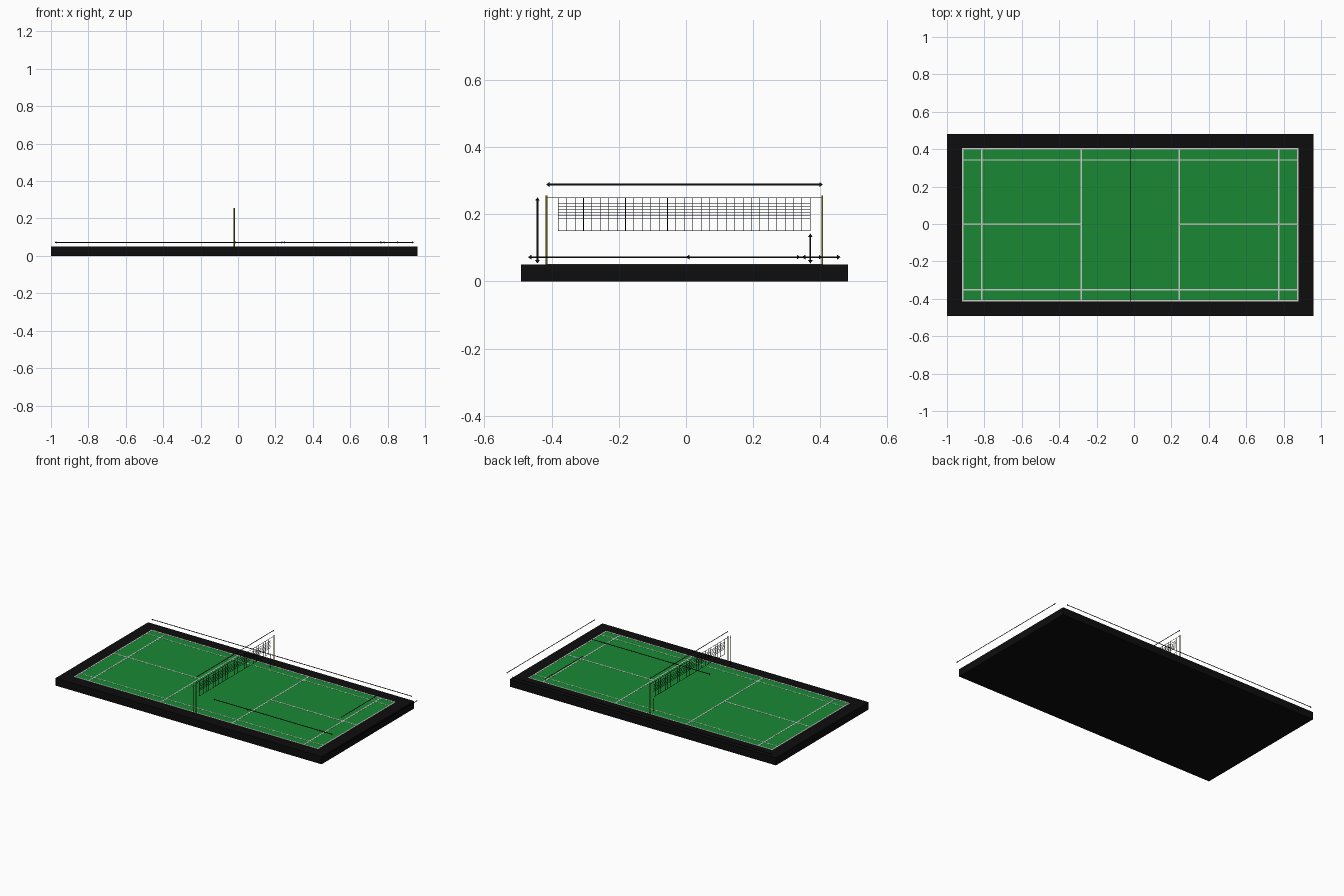
import bpy, bmesh
from mathutils import Vector

if "Cube" in bpy.data.objects:
    bpy.data.objects.remove(bpy.data.objects["Cube"])

def material(name, rgb):
    m = bpy.data.materials.new(name)
    m.diffuse_color = (*rgb, 1)
    m.use_nodes = True
    m.node_tree.nodes["Principled BSDF"].inputs["Base Color"].default_value = m.diffuse_color
    return m

BLACK = material("black", (0.004, 0.004, 0.004))
GREEN = material("court_green", (0.01, 0.25, 0.035))
WHITE = material("line_white", (0.65, 0.65, 0.65))
POST = material("post_olive", (0.2, 0.2, 0.01))

def finish(name, bm, mat):
    me = bpy.data.meshes.new(name)
    bm.to_mesh(me)
    bm.free()
    me.materials.append(mat)
    ob = bpy.data.objects.new(name, me)
    bpy.context.collection.objects.link(ob)
    return ob

def add_box(bm, lo, hi):
    lo, hi = Vector(lo), Vector(hi)
    verts = bmesh.ops.create_cube(bm, size=1)["verts"]
    for v in verts:
        v.co = (lo + hi) / 2 + v.co * (hi - lo)

def boxes(name, mat, items):
    bm = bmesh.new()
    for lo, hi in items:
        add_box(bm, lo, hi)
    return finish(name, bm, mat)

CX, CY, TOP = -0.02, -0.0045, 0.05

# base slab and playing surface
boxes("base_slab", BLACK, [((-1, -0.491, 0), (0.96, 0.482, TOP))])
boxes("court_surface", GREEN, [((CX - 0.9, CY - 0.41, TOP - 0.005),
                                (CX + 0.9, CY + 0.41, TOP + 0.0006))])

# painted court lines
W, HX, HY = 0.004, 0.9, 0.41
Z0, Z1 = TOP, TOP + 0.0014
lines = []
for s in (-1, 1):
    for d in (0.262, 0.793, HX - W):
        x = CX + s * d
        lines.append(((x - W, CY - HY, Z0), (x + W, CY + HY, Z1)))
    for d in (0.347, HY - W):
        y = CY + s * d
        w = W * 0.75 if d < 0.4 else W
        lines.append(((CX - HX, y - w, Z0), (CX + HX, y + w, Z1)))
    a, b = sorted((CX + s * 0.262, CX + s * HX))
    lines.append(((a, CY + 0.004 - W, Z0), (b, CY + 0.004 + W, Z1)))
boxes("court_lines", WHITE, lines)

# net posts
for side, s in (("left", -1), ("right", 1)):
    bpy.ops.mesh.primitive_cylinder_add(vertices=12, radius=0.0028, depth=0.205,
                                        location=(CX, CY + s * 0.41, TOP + 0.1025))
    post = bpy.context.object
    post.name = side + "_net_post"
    post.data.materials.append(POST)
    bpy.ops.object.shade_smooth_by_angle()

# net: vertical strands, horizontal strands, top cord
T = 0.0008
Y0, Y1, NB, NT = -0.38, 0.37, 0.15, 0.249
strands = []
N = 30
for i in range(N + 1):
    y = Y0 + (Y1 - Y0) * i / N
    strands.append(((CX - T, y - T, NB), (CX + T, y + T, NT)))
for z in (NB, 0.186, 0.195, 0.204, 0.213, 0.222, 0.232, NT):
    strands.append(((CX - T, Y0, z - T), (CX + T, Y1, z + T)))
strands.append(((CX - T, CY - 0.41, NT - T), (CX + T, CY + 0.41, NT + T)))
boxes("net_mesh", BLACK, strands)

# flat double-headed measuring arrows
def arrow(name, a, b, side, width=0.0025, head=0.007, length=0.01):
    a, b, side = Vector(a), Vector(b), Vector(side)
    d = (b - a).normalized() * length
    pts = [a, a + d + side * head, a + d + side * width,
           b - d + side * width, b - d + side * head, b,
           b - d - side * head, b - d - side * width,
           a + d - side * width, a + d - side * head]
    bm = bmesh.new()
    v = [bm.verts.new(p) for p in pts]
    for f in ((0, 1, 2, 8, 9), (2, 3, 7, 8), (3, 4, 5, 6, 7)):
        bm.faces.new([v[i] for i in f])
    finish(name, bm, BLACK)

UP, ALONG_Y = (0, 0, 1), (0, 1, 0)
AZ = 0.072
arrow("court_length_arrow", (-0.98, 0.491, AZ), (0.94, 0.491, AZ), UP)
arrow("court_width_arrow", (1.0, -0.47, AZ), (1.0, 0.46, AZ), UP)
for i, (a, b) in enumerate(((CX, 0.242), (0.242, 0.773), (0.773, 0.86))):
    arrow(f"length_part_arrow_{i}", (a, -0.23, AZ), (b, -0.23, AZ), UP)
for i, (a, b) in enumerate(((0.0, 0.34), (0.345, 0.405))):
    arrow(f"width_part_arrow_{i}", (0.76, a, AZ), (0.76, b, AZ), UP)
arrow("net_width_arrow", (CX, CY - 0.412, 0.288), (CX, CY + 0.412, 0.288), UP)
arrow("net_height_arrow", (CX, -0.442, 0.053), (CX, -0.442, 0.25), ALONG_Y)
arrow("net_gap_arrow", (CX, 0.37, 0.053), (CX, 0.37, 0.142), ALONG_Y)
